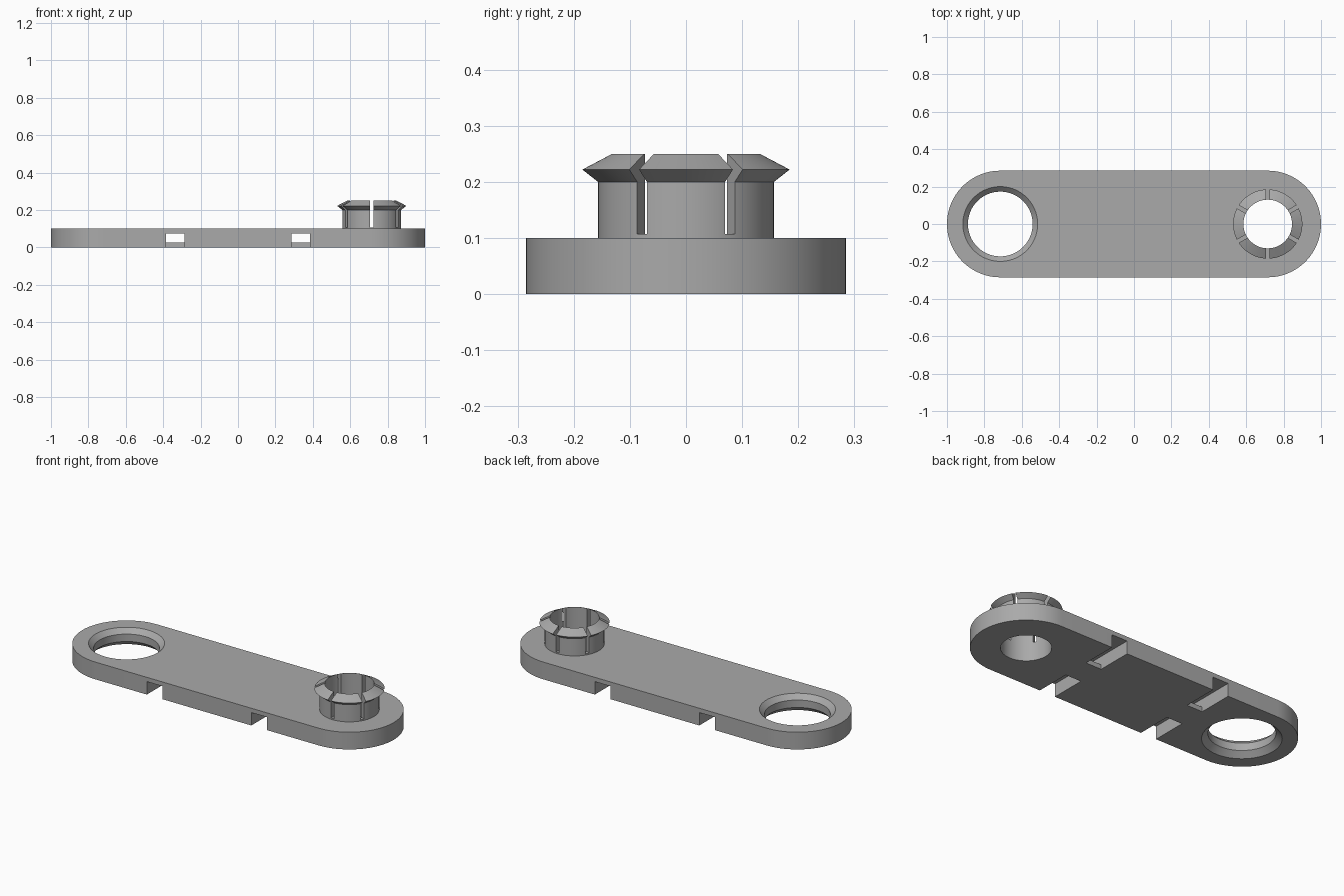
import bpy, bmesh, math
from mathutils import Matrix, Vector

cube = bpy.data.objects.get("Cube")
if cube:
    bpy.data.objects.remove(cube, do_unlink=True)

END_X = 0.715      # centres of the rounded ends
RADIUS = 0.285     # half width of the plate
THICK = 0.1
BORE = 0.13
SEGS = 96

grey = bpy.data.materials.new("mid_grey")
grey.use_nodes = True
colour = (0.4, 0.4, 0.4, 1)
grey.diffuse_color = colour
grey.node_tree.nodes["Principled BSDF"].inputs["Base Color"].default_value = colour


def finish(name, bm):
    bmesh.ops.recalc_face_normals(bm, faces=bm.faces)
    mesh = bpy.data.meshes.new(name)
    bm.to_mesh(mesh)
    bm.free()
    mesh.materials.append(grey)
    obj = bpy.data.objects.new(name, mesh)
    bpy.context.collection.objects.link(obj)
    return obj


def lathe(name, profile, x):
    """Closed solid of revolution from (radius, z) points, standing at x."""
    bm = bmesh.new()
    rings = []
    for r, z in profile:
        rings.append([bm.verts.new((x + r * math.cos(a), r * math.sin(a), z))
                      for a in (math.tau * i / SEGS for i in range(SEGS))])
    for low, high in zip(rings, rings[1:]):
        for i in range(SEGS):
            j = (i + 1) % SEGS
            bm.faces.new((low[i], low[j], high[j], high[i]))
    bm.faces.new(rings[0])
    bm.faces.new(rings[-1])
    return finish(name, bm)


def box(name, low, high, turn=0.0, pivot=(0, 0, 0)):
    low, high = Vector(low), Vector(high)
    bm = bmesh.new()
    bmesh.ops.create_cube(bm, size=1)
    bmesh.ops.scale(bm, vec=high - low, verts=bm.verts)
    bmesh.ops.translate(bm, vec=(low + high) / 2, verts=bm.verts)
    bmesh.ops.rotate(bm, cent=pivot, verts=bm.verts,
                     matrix=Matrix.Rotation(turn, 3, "Z"))
    return finish(name, bm)


def cut(target, cutter):
    cutter.hide_render = True
    mod = target.modifiers.new("cut", "BOOLEAN")
    mod.operation = "DIFFERENCE"
    mod.solver = "EXACT"
    mod.object = cutter
    bpy.context.view_layer.objects.active = target
    bpy.ops.object.modifier_apply(modifier=mod.name)
    bpy.data.objects.remove(cutter, do_unlink=True)


# Plate with rounded ends
bm = bmesh.new()
outline = []
for side in (1, -1):
    for i in range(SEGS // 2 + 1):
        a = math.pi * i / (SEGS // 2) - side * math.pi / 2
        outline.append(bm.verts.new((side * END_X + RADIUS * math.cos(a),
                                     RADIUS * math.sin(a), 0)))
face = bm.faces.new(outline)
top = bmesh.ops.extrude_face_region(bm, geom=[face])["geom"]
bmesh.ops.translate(bm, vec=(0, 0, THICK),
                    verts=[v for v in top if isinstance(v, bmesh.types.BMVert)])
plate = finish("link_plate", bm)

# Socket, flared at both faces, and the bore under the peg
cut(plate, lathe("socket_cutter", [(0.23, -0.02), (0.205, 0), (0.173, 0.03),
                                   (0.173, 0.073), (0.2, THICK), (0.22, 0.12)], -END_X))
cut(plate, lathe("bore_cutter", [(BORE, -0.1), (BORE, 0.2)], END_X))

# Cross channels, each bridged in the middle of the underside
for x in (-0.335, 0.335):
    cut(plate, box("tunnel_cutter", (x - 0.05, -0.4, 0.027), (x + 0.05, 0.4, 0.075)))
    for y in (-0.24, 0.24):
        cut(plate, box("notch_cutter", (x - 0.05, y - 0.16, -0.1),
                       (x + 0.05, y + 0.16, 0.075)))

# Hollow snap peg with a flared lip, split into six fingers
peg = lathe("snap_peg", [(0.157, THICK), (0.157, 0.2), (0.185, 0.222),
                         (0.132, 0.25)], END_X)
cut(peg, lathe("peg_bore_cutter", [(BORE, 0), (BORE, 0.4)], END_X))
for k in range(3):
    cut(peg, box("slit_cutter", (END_X - 0.3, -0.01, 0.107), (END_X + 0.3, 0.01, 0.4),
                 math.radians(30 + 60 * k), (END_X, 0, 0)))

# Smooth round walls, sharp edges
for obj in (plate, peg):
    bpy.ops.object.select_all(action="DESELECT")
    obj.select_set(True)
    bpy.context.view_layer.objects.active = obj
    bpy.ops.object.shade_smooth_by_angle(angle=math.radians(20))
